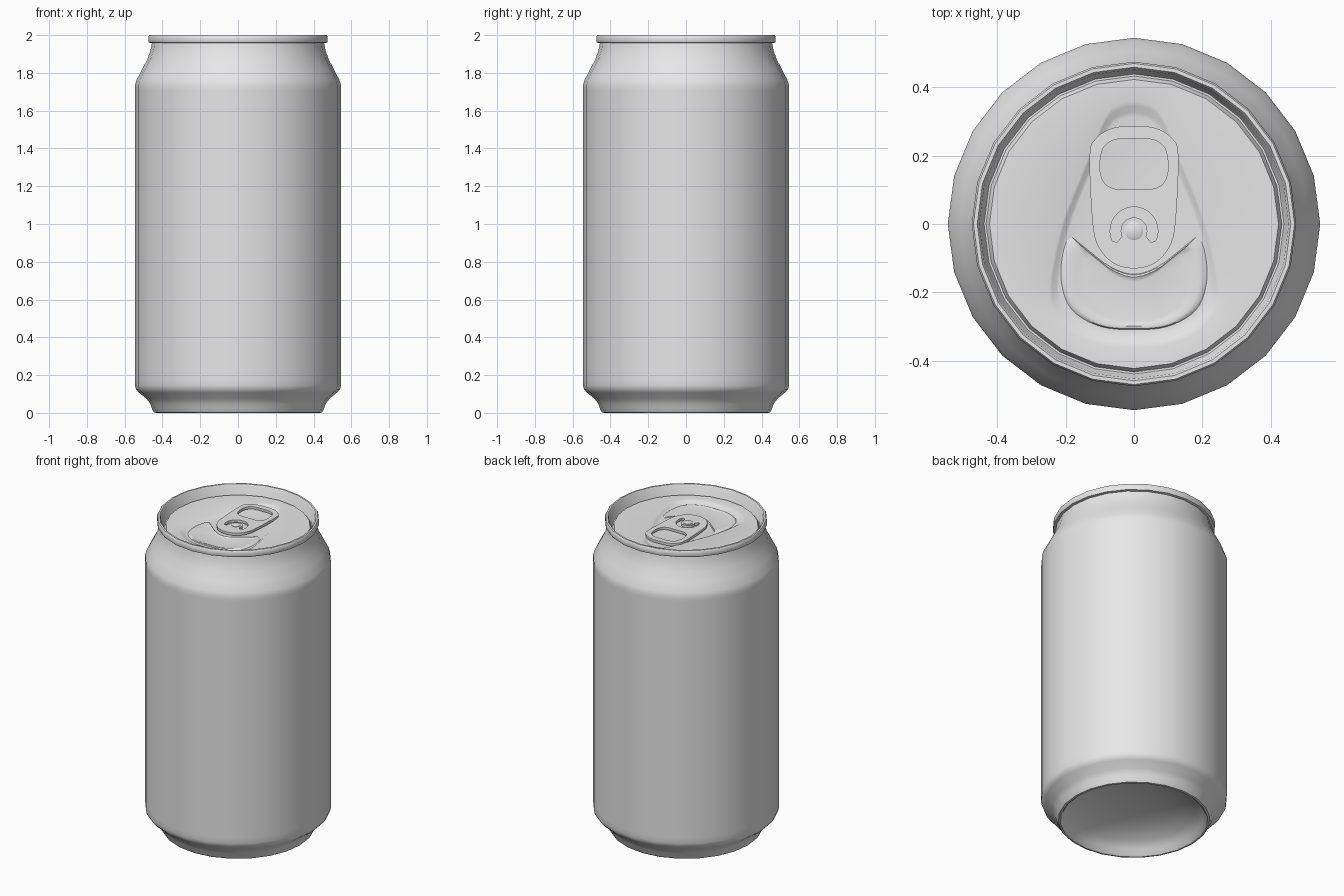
import bpy, math
from math import sin, cos, pi, radians

if "Cube" in bpy.data.objects:
    bpy.data.objects.remove(bpy.data.objects["Cube"])

metal = bpy.data.materials.new("plain grey metal")
metal.diffuse_color = (0.8, 0.8, 0.8, 1)
metal.use_nodes = True
metal.node_tree.nodes["Principled BSDF"].inputs["Base Color"].default_value = metal.diffuse_color


def finish(obj, angle=40):
    obj.data.materials.clear()
    obj.data.materials.append(metal)
    bpy.ops.object.select_all(action='DESELECT')
    obj.select_set(True)
    bpy.context.view_layer.objects.active = obj
    bpy.ops.object.shade_smooth_by_angle(angle=radians(angle))


def rings_mesh(name, rings, cap_start=False, cap_end=False, angle=40):
    """Skin between counter-clockwise rings of equal point count."""
    n = len(rings[0])
    verts = [p for r in rings for p in r]
    faces = []
    for k in range(len(rings) - 1):
        a, b = k * n, (k + 1) * n
        for i in range(n):
            j = (i + 1) % n
            faces.append((a + i, a + j, b + j, b + i))
    if cap_start:
        faces.append(tuple(reversed(range(n))))
    if cap_end:
        faces.append(tuple(range(len(verts) - n, len(verts))))
    me = bpy.data.meshes.new(name)
    me.from_pydata(verts, [], faces)
    obj = bpy.data.objects.new(name, me)
    bpy.context.collection.objects.link(obj)
    finish(obj, angle)
    return obj


def circle(r, z, n=24, cx=0, cy=0):
    return [(cx + r * cos(2 * pi * i / n), cy + r * sin(2 * pi * i / n), z) for i in range(n)]


def smooth_outline(half, steps=6):
    """Mirror a right-hand half outline (bottom to top) and round it (Catmull-Rom)."""
    pts = half + [(-x, y) for x, y in reversed(half) if x > 1e-6]
    n, out = len(pts), []
    for i in range(n):
        p0, p1, p2, p3 = (pts[(i + k) % n] for k in (-1, 0, 1, 2))
        for s in range(steps):
            t = s / steps
            out.append(tuple(0.5 * (2 * b + (c - a) * t + (2 * a - 5 * b + 4 * c - d) * t * t
                                    + (3 * b - a - 3 * c + d) * t ** 3)
                             for a, b, c, d in zip(p0, p1, p2, p3)))
    return out


def by_angle(outline, n, cy=0):
    """Resample a star-shaped outline at equal angles around (0, cy)."""
    res = []
    for k in range(n):
        dx, dy = cos(2 * pi * k / n), sin(2 * pi * k / n)
        best = 0
        for (x1, y1), (x2, y2) in zip(outline, outline[1:] + outline[:1]):
            y1, y2 = y1 - cy, y2 - cy
            c1, c2 = dx * y1 - dy * x1, dx * y2 - dy * x2
            if c1 * c2 <= 0 and c1 != c2:
                t = c1 / (c1 - c2)
                best = max(best, (x1 + (x2 - x1) * t) * dx + (y1 + (y2 - y1) * t) * dy)
        res.append((best * dx, cy + best * dy))
    return res


def scaled(outline, f, z, cy=0):
    return [(x * f, cy + (y - cy) * f, z) for x, y in outline]


LID, FLOOR = 1.945, 1.931

# can body: domed base, wall, neck, rolled rim and lid groove
profile = [(0.03, 0.135), (0.12, 0.13), (0.25, 0.11), (0.36, 0.07), (0.405, 0.035), (0.422, 0.008),
           (0.432, 0.0), (0.444, 0.002), (0.454, 0.018), (0.463, 0.045), (0.482, 0.073),
           (0.525, 0.108), (0.54, 0.125), (0.545, 0.145), (0.545, 0.18), (0.545, 1.71),
           (0.545, 1.735), (0.538, 1.76), (0.51, 1.815), (0.481, 1.87), (0.463, 1.92),
           (0.456, 1.958), (0.472, 1.96), (0.475, 1.967), (0.475, 1.993), (0.47, 2.0),
           (0.459, 2.0), (0.453, 1.992), (0.444, 1.932), (0.439, 1.924), (0.433, 1.924),
           (0.428, 1.935), (0.423, LID)]
rings_mesh("can_body", [circle(r, z) for r, z in profile], cap_start=True)

# lid with teardrop recess
N = 96
rim = by_angle([(x, y) for x, y, z in circle(0.423, 0)], N)
drop = by_angle(smooth_outline([(0, -0.355), (0.12, -0.34), (0.21, -0.285), (0.245, -0.2),
                                (0.21, -0.01), (0.145, 0.16), (0.085, 0.305), (0.05, 0.34),
                                (0, 0.352)]), N)
rings_mesh("lid_panel", [scaled(rim, 1, LID), scaled(drop, 1.02, LID), scaled(drop, 0.98, LID - 0.003),
                         scaled(drop, 0.93, FLOOR + 0.002), scaled(drop, 0.89, FLOOR)], cap_end=True)

# raised bead around the mouth panel
mc = -0.22
mouth = by_angle(smooth_outline([(0, -0.308), (0.1, -0.298), (0.18, -0.25), (0.21, -0.17),
                                 (0.205, -0.08), (0.18, -0.04), (0.14, -0.065), (0.08, -0.12),
                                 (0, -0.148)]), 72, mc)
rings_mesh("mouth_panel", [scaled(mouth, f, FLOOR + z, mc) for f, z in
                           ((1.02, -0.001), (0.98, 0.005), (0.9, 0.007), (0.8, 0.003), (0.7, 0.002))],
           cap_end=True)

# pull tab: flat curve with finger hole and C-shaped slot
RY = -0.02
tab = smooth_outline([(0, -0.13), (0.06, -0.115), (0.105, -0.065), (0.122, 0.01), (0.13, 0.2),
                      (0.112, 0.25), (0.065, 0.28), (0, 0.287)])
hole = smooth_outline([(0, 0.102), (0.055, 0.103), (0.088, 0.122), (0.1, 0.165), (0.09, 0.222),
                       (0.055, 0.247), (0, 0.25)])
arc = [radians(-25 + 230 * i / 20) for i in range(21)]
slot = [(0.07 * cos(a), RY + 0.07 * sin(a)) for a in arc]
slot += [(-0.05, RY - 0.034)]
slot += [(0.039 * cos(a), RY + 0.039 * sin(a)) for a in reversed(arc)]
slot += [(0.05, RY - 0.034)]

cu = bpy.data.curves.new("pull_tab", 'CURVE')
cu.dimensions = '2D'
cu.fill_mode = 'BOTH'
cu.extrude = 0.008
for pts in (tab, hole, slot):
    sp = cu.splines.new('POLY')
    sp.points.add(len(pts) - 1)
    for p, (x, y) in zip(sp.points, pts):
        p.co = (x, y, 0, 1)
    sp.use_cyclic_u = True
tab_obj = bpy.data.objects.new("pull_tab", cu)
tab_obj.location.z = FLOOR + 0.017
bpy.context.collection.objects.link(tab_obj)
bpy.ops.object.select_all(action='DESELECT')
tab_obj.select_set(True)
bpy.context.view_layer.objects.active = tab_obj
bpy.ops.object.convert(target='MESH')
finish(bpy.context.view_layer.objects.active, 35)

# rivet
rings_mesh("rivet", [circle(r, FLOOR + z, 24, 0, RY) for r, z in
                     ((0.027, 0), (0.027, 0.028), (0.022, 0.031))], cap_end=True)
